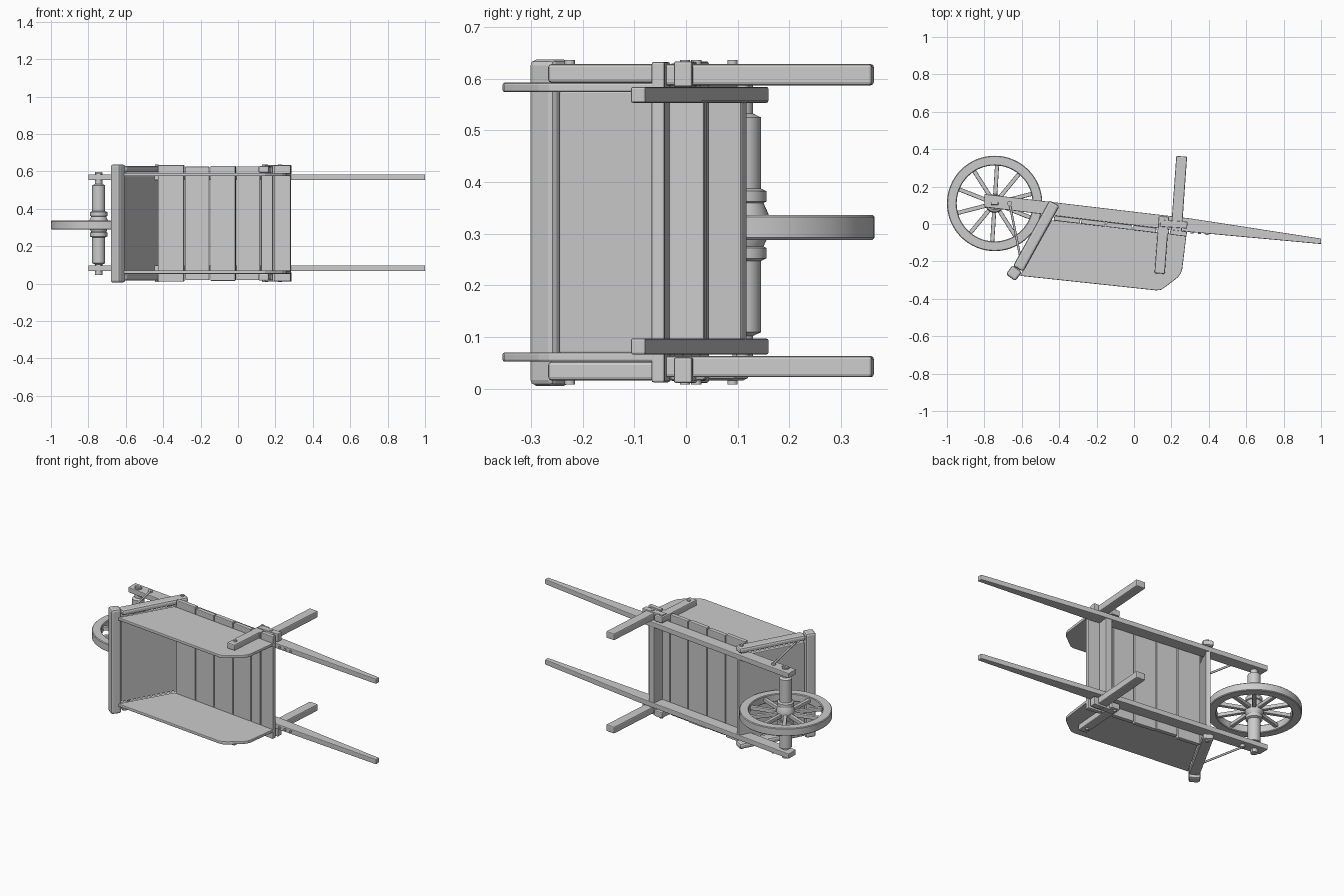
import bpy, bmesh, math
from mathutils import Vector

cube = bpy.data.objects.get("Cube")
if cube:
    bpy.data.objects.remove(cube)

grey = bpy.data.materials.new("plain grey")
grey.use_nodes = True
COLOUR = (0.6, 0.6, 0.6, 1)
grey.diffuse_color = COLOUR
grey.node_tree.nodes["Principled BSDF"].inputs["Base Color"].default_value = COLOUR

MID = 0.322      # middle of the barrow's width, along z
HUB = Vector((-0.745, 0.11))


def finish(name, bm, bevel=0.0, smooth=False):
    bmesh.ops.recalc_face_normals(bm, faces=bm.faces)
    mesh = bpy.data.meshes.new(name)
    bm.to_mesh(mesh)
    bm.free()
    mesh.materials.append(grey)
    ob = bpy.data.objects.new(name, mesh)
    bpy.context.collection.objects.link(ob)
    if bevel:
        mod = ob.modifiers.new("soft edges", "BEVEL")
        mod.width, mod.segments = bevel, 2
        mod.limit_method = "ANGLE"
    if smooth:
        bpy.ops.object.select_all(action="DESELECT")
        ob.select_set(True)
        bpy.context.view_layer.objects.active = ob
        bpy.ops.object.shade_smooth_by_angle(angle=math.radians(35))
    return ob


def prism(name, pts, z0, z1, bevel=0.004):
    """Extrude an outline in x, y between two heights."""
    bm = bmesh.new()
    face = bm.faces.new([bm.verts.new((x, y, z0)) for x, y in pts])
    out = bmesh.ops.extrude_face_region(bm, geom=[face])
    moved = [v for v in out["geom"] if isinstance(v, bmesh.types.BMVert)]
    bmesh.ops.translate(bm, verts=moved, vec=(0, 0, z1 - z0))
    return finish(name, bm, bevel)


def bar(name, a, b, width, z0, z1, bevel=0.004):
    """Straight timber from a to b in the x, y plane."""
    a, b = Vector(a), Vector(b)
    side = (b - a).normalized().orthogonal() * width / 2
    return prism(name, [a + side, b + side, b - side, a - side], z0, z1, bevel)


def lathe(name, centre, profile, steps=32, closed=False):
    """Turn a radius, height profile about a z axis."""
    bm = bmesh.new()
    vs = [bm.verts.new((r, 0, z)) for r, z in profile]
    pairs = list(zip(vs, vs[1:])) + ([(vs[-1], vs[0])] if closed else [])
    edges = [bm.edges.new(p) for p in pairs]
    bmesh.ops.spin(bm, geom=vs + edges, cent=(0, 0, 0), axis=(0, 0, 1),
                   angle=math.tau, steps=steps)
    bmesh.ops.remove_doubles(bm, verts=bm.verts, dist=1e-4)
    bmesh.ops.translate(bm, verts=bm.verts, vec=(*centre, 0))
    return finish(name, bm, smooth=True)


def peg(name, centre, radius, z0, z1):
    return lathe(name, centre, [(0, z0), (radius, z0), (radius, z1), (0, z1)], 12)


def rod(name, a, b, radius):
    """Round rod between two points in space."""
    a, b = Vector(a), Vector(b)
    bm = bmesh.new()
    bmesh.ops.create_cone(bm, cap_ends=True, segments=12, radius1=radius,
                          radius2=radius, depth=(b - a).length)
    ob = finish(name, bm, smooth=True)
    ob.rotation_euler = (b - a).to_track_quat("Z", "Y").to_euler()
    ob.location = (a + b) / 2
    return ob


def floor_y(x):
    """Line where the shafts meet the floor planks."""
    return -0.007 - 0.121 * x


def pair(maker, name, *args, inner, outer, mid=MID, **kw):
    """Make the same part on both sides of the barrow."""
    maker("upper_" + name, *args, mid + inner, mid + outer, **kw)
    maker("lower_" + name, *args, mid - outer, mid - inner, **kw)


# Shafts tapering into the handles
shaft = [(-0.8, 0.09), (0.3, -0.043), (1, -0.107), (1, -0.078), (0.3, 0.03), (-0.8, 0.16)]
pair(prism, "shaft", shaft, inner=0.228, outer=0.259, mid=0.325)

# Side boards
side = [(-0.61, -0.277), (0.12, -0.355), (0.145, -0.352), (0.17, -0.335), (0.235, -0.285),
        (0.25, -0.265), (0.258, -0.24), (0.28, -0.062), (-0.44, 0.02)]
pair(prism, "side_board", side, inner=0.252, outer=0.27)

# Floor planks
cuts = [-0.43, -0.285, -0.15, -0.01, 0.122, 0.19, 0.285]
overhangs = [0.311, 0.303, 0.307, 0.304, 0.306, 0.31]
for i, (x0, x1) in enumerate(zip(cuts, cuts[1:])):
    x0, x1 = x0 + 0.003, x1 - 0.003
    y0, y1, half = floor_y(x0) - 0.013, floor_y(x1) - 0.013, overhangs[i]
    bar(f"floor_plank_{i + 1}", (x0, y0), (x1, y1), 0.026, MID - half, MID + half)

# Cross beam under the rear of the floor
bar("rear_cross_beam", (0.195, -0.03), (0.205, 0.038), 0.04, 0.09, 0.56)

# Front board, its posts and its top rail
foot, head = (-0.425, 0.112), (-0.62, -0.24)
bar("front_board", foot, head, 0.026, 0.068, 0.576)
pair(bar, "front_post", foot, head, 0.062, inner=0.272, outer=0.306, bevel=0.012)
bar("front_rail", (-0.624, -0.239), (-0.66, -0.287), 0.063, 0.005, 0.637, bevel=0.012)

# Legs, side braces and the blocks joining them
pair(bar, "leg", (0.226, -0.045), (0.255, 0.362), 0.058, inner=0.262, outer=0.303,
     mid=0.325, bevel=0.006)
pair(bar, "side_brace", (0.137, -0.265), (0.16, 0.04), 0.055, inner=0.27, outer=0.306,
     bevel=0.006)
pair(bar, "leg_block", (0.14, 0.004), (0.285, -0.006), 0.036, inner=0.262, outer=0.311)

# Bolts on the outside
for i, spot in enumerate([(0.138, -0.225), (0.15, 0.02), (0.225, -0.002), (-0.435, 0.09)]):
    pair(peg, f"bolt_{i + 1}", spot, 0.01, inner=0.29, outer=0.314)
pair(peg, "shaft_bolt", (-0.665, 0.11), 0.013, inner=0.255, outer=0.272)

# Pegs in the handles
for sign, word in ((1, "upper"), (-1, "lower")):
    z = 0.325 + sign * 0.243
    for i, x in enumerate((0.31, 0.35, 0.39)):
        y = -0.044 - (x - 0.3) * 0.09
        rod(f"{word}_handle_peg_{i + 1}", (x, y + 0.02, z), (x, y - 0.006, z), 0.007)
    # Iron stay from shaft to front rail
    rod(f"{word}_stay", (-0.665, 0.11, MID + sign * 0.267),
        (-0.605, -0.19, MID + sign * 0.267), 0.006)

# Axle and hub turned as one piece
half_axle = [(0, 0.272), (0.02, 0.272), (0.02, 0.215), (0.035, 0.208), (0.035, 0.07),
             (0.046, 0.065), (0.046, 0.045), (0.04, 0.042), (0.05, 0.02)]
axle = half_axle + [(r, -z) for r, z in reversed(half_axle)]
lathe("axle_hub", HUB, [(r, z + 0.317) for r, z in axle])
pair(bar, "axle_wedge", HUB - Vector((0.02, 0)), HUB + Vector((0.02, 0)), 0.016,
     inner=0.25, outer=0.275)

# Wheel rim and spokes
rim = [(0.203, 0.292), (0.207, 0.288), (0.251, 0.288), (0.255, 0.292),
       (0.255, 0.332), (0.251, 0.336), (0.207, 0.336), (0.203, 0.332)]
lathe("wheel_rim", HUB, rim, 64, closed=True)
for i in range(10):
    a = math.tau * (i + 0.4) / 10
    way = Vector((math.cos(a), math.sin(a)))
    bar(f"spoke_{i + 1}", HUB + way * 0.03, HUB + way * 0.21, 0.022, 0.301, 0.323)
